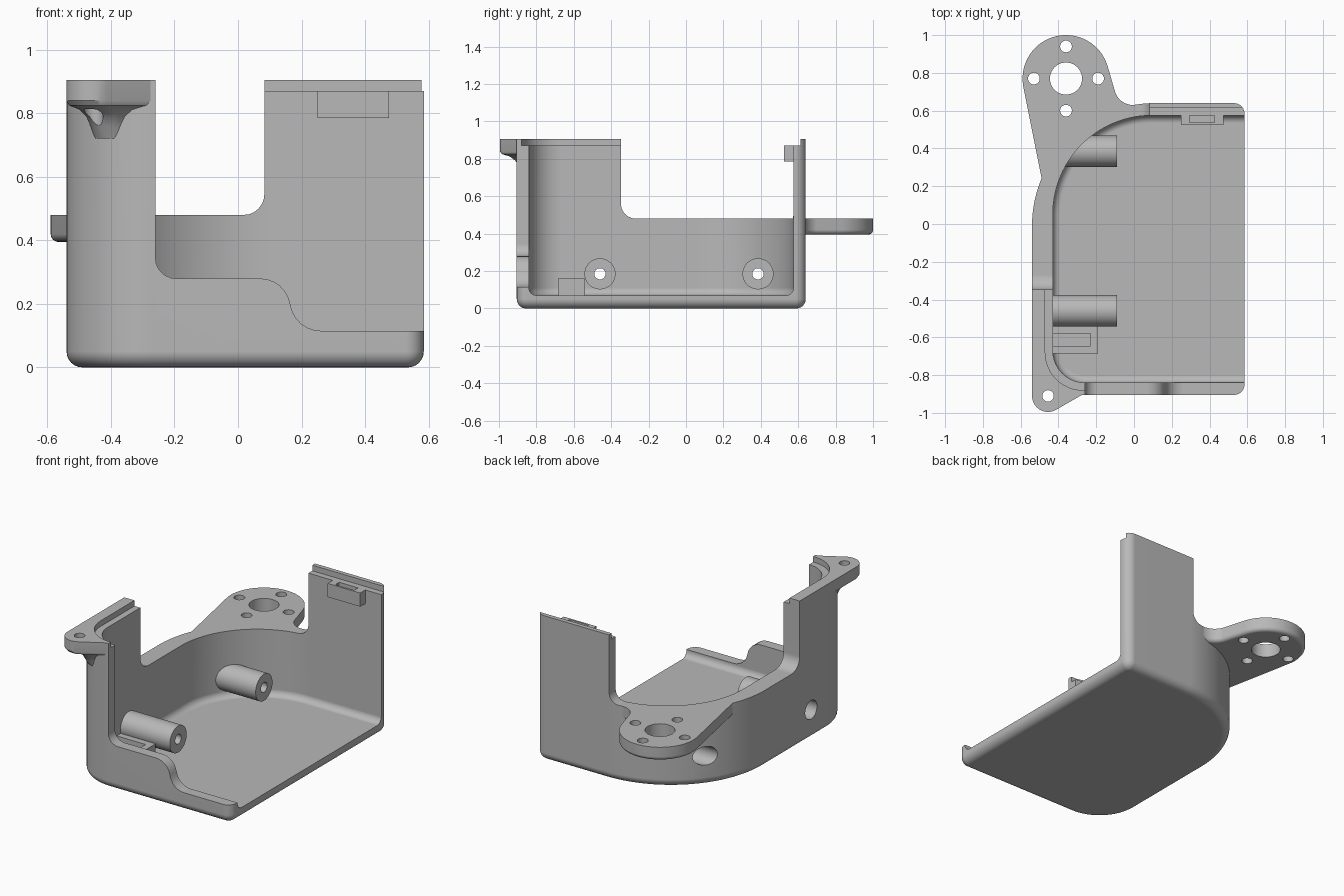
import bpy, bmesh
from math import cos, sin, tan, radians, pi
from mathutils import Vector

cube = bpy.data.objects.get("Cube")
if cube:
    bpy.data.objects.remove(cube, do_unlink=True)

grey = bpy.data.materials.new("plain grey")
grey.use_nodes = True
grey.diffuse_color = (0.48, 0.48, 0.48, 1)
grey.node_tree.nodes["Principled BSDF"].inputs["Base Color"].default_value = grey.diffuse_color


def arc(cx, cy, r, start, end, steps=16):
    angles = [radians(start + (end - start) * i / steps) for i in range(steps + 1)]
    return [(cx + r * cos(a), cy + r * sin(a)) for a in angles]


def rounded(corners):
    """Outline from (x, y, radius) corners."""
    out = []
    for i, (x, y, r) in enumerate(corners):
        p = Vector((x, y))
        if not r:
            out.append((x, y))
            continue
        u = (Vector(corners[i - 1][:2]) - p).normalized()
        v = (Vector(corners[(i + 1) % len(corners)][:2]) - p).normalized()
        half = u.angle(v) / 2
        mid = (u + v).normalized()
        centre = p + mid * r / sin(half)
        side = (u - v).normalized()
        sweep = pi / 2 - half
        steps = max(6, int(r * 60))
        for k in range(steps + 1):
            a = sweep * (1 - 2 * k / steps)
            out.append(tuple(centre - mid * r * cos(a) + side * r * sin(a)))
    return out


def loft(name, layers, axis="z", bevel=0):
    """Stack of (outline, height) layers, closed at both ends."""
    place = {"z": lambda a, b, c: (a, b, c),
             "y": lambda a, b, c: (a, c, b),
             "x": lambda a, b, c: (c, a, b)}[axis]
    bm = bmesh.new()
    rings = [[bm.verts.new(place(a, b, h)) for a, b in pts] for pts, h in layers]
    bottom = bm.faces.new(rings[0])
    bm.faces.new(rings[-1])
    n = len(rings[0])
    for low, high in zip(rings, rings[1:]):
        for i in range(n):
            j = (i + 1) % n
            bm.faces.new((low[i], low[j], high[j], high[i]))
    bmesh.ops.recalc_face_normals(bm, faces=bm.faces)
    if bevel:
        bmesh.ops.bevel(bm, geom=list(bottom.edges), offset=bevel, segments=6,
                        profile=0.5, affect="EDGES")
    mesh = bpy.data.meshes.new(name)
    bm.to_mesh(mesh)
    bm.free()
    mesh.materials.append(grey)
    obj = bpy.data.objects.new(name, mesh)
    bpy.context.collection.objects.link(obj)
    return obj


def prism(name, pts, low, high, axis="z", bevel=0):
    return loft(name, [(pts, low), (pts, high)], axis, bevel)


def box(name, x0, x1, y0, y1, z0, z1):
    return prism(name, [(x0, y0), (x1, y0), (x1, y1), (x0, y1)], z0, z1)


def rod(name, a, b, r, low, high, axis="z"):
    return prism(name, arc(a, b, r, 0, 360, 40)[:-1], low, high, axis)


def combine(target, operation, *parts):
    for part in parts:
        mod = target.modifiers.new("join", "BOOLEAN")
        mod.operation = operation
        mod.solver = "EXACT"
        mod.object = part
        bpy.context.view_layer.update()
        graph = bpy.context.evaluated_depsgraph_get()
        mesh = bpy.data.meshes.new_from_object(target.evaluated_get(graph))
        target.modifiers.clear()
        target.data = mesh
        bpy.data.objects.remove(part, do_unlink=True)
    return target


# Outer body with rounded bottom edge
body = prism("housing_shell", rounded([
    (0.585, 0.64, 0.055), (-0.54, 0.64, 0.65),
    (-0.54, -0.905, 0.27), (0.585, -0.905, 0.055)]), 0, 0.905, bevel=0.05)

# Rear mounting flange, blended into the back wall
flange = prism("flange", arc(-0.36, 0.77, 0.23, 15, 190, 40)
               + [(-0.485, 0.22), (-0.3, 0.2), (0, 0.5), (0.02, 0.6), (0.02, 0.633)]
               + arc(-0.005, 0.73, 0.1, 270, 200, 8), 0.395, 0.5, bevel=0.025)

# Front screw tab with a flared underside
outline = ([(-0.54, -0.6)] + arc(-0.455, -0.91, 0.085, 180, 300, 16)
           + [(-0.25, -0.89), (-0.25, -0.7)])
flare = [(0.72, 0.67), (0.76, 0.72), (0.79, 0.77), (0.812, 0.85),
         (0.825, 0.97), (0.84, 1), (0.905, 1)]
cx, cy = -0.27, -0.635
tab = loft("tab", [([(cx + (x - cx) * s, cy + (y - cy) * s) for x, y in outline], z)
                   for z, s in flare])
combine(body, "UNION", flange, tab)

# Inner cavity, leaving bosses, latch catch and bracket standing
cavity = prism("cavity", rounded([
    (1, 0.575, 0), (-0.43, 0.575, 0.525),
    (-0.43, -0.84, 0.17), (1, -0.84, 0)]), 0.07, 1.1, bevel=0.04)
bosses = [(-0.46, 0.185), (0.385, 0.185)]
for y, z in bosses:
    combine(cavity, "DIFFERENCE", rod("boss", y, z, 0.083, -0.7, -0.09, "x"))
catch = combine(box("catch", 0.25, 0.475, 0.525, 0.7, 0.785, 0.87),
                "DIFFERENCE", box("catch_slot", 0.295, 0.425, 0.537, 0.575, 0.815, 1))
bracket = combine(box("bracket", -0.6, -0.19, -0.685, -0.54, 0.03, 0.16),
                  "DIFFERENCE", box("bracket_slot", -0.43, -0.23, -0.645, -0.58, 0.1, 0.3))
combine(cavity, "DIFFERENCE", catch, bracket)

# Stepped lip along the top of the walls
lip = prism("lip", rounded([
    (1, 0.613, 0), (-0.47, 0.613, 0.5),
    (-0.47, -0.88, 0.2), (1, -0.88, 0)]), 0.87, 1.2)

# Wall openings: front, left side and back
front_opening = prism("front_opening", rounded([
    (-0.26, 1.2, 0), (-0.26, 0.28, 0.065), (0.15, 0.28, 0.097),
    (0.18, 0.115, 0.097), (1, 0.115, 0), (1, 1.2, 0)]), -1.3, -0.7, "y")
side_opening = prism("side_opening", rounded([
    (-0.348, 1.2, 0), (-0.348, 0.48, 0.08), (1.2, 0.48, 0), (1.2, 1.2, 0)]), -1, 0, "x")
back_opening = prism("back_opening", rounded([
    (-1.1, 1.2, 0), (-1.1, 0.48, 0), (0.083, 0.48, 0.065), (0.083, 1.2, 0)]), 0.05, 1.3, "y")
combine(body, "DIFFERENCE", cavity, lip, front_opening, side_opening, back_opening)

# Screw holes and counterbores
holes = [rod("tab_hole", -0.455, -0.91, 0.03, 0.6, 1.1),
         rod("flange_bore", -0.36, 0.77, 0.085, 0.3, 0.6)]
for dx, dy in ((1, 0), (-1, 0), (0, 1), (0, -1)):
    holes.append(rod("flange_hole", -0.36 + 0.17 * dx, 0.77 + 0.17 * dy, 0.031, 0.3, 0.6))
for y, z in bosses:
    holes.append(rod("screw_hole", y, z, 0.03, -0.8, 0.1, "x"))
    holes.append(rod("counterbore", y, z, 0.058, -0.8, -0.18, "x"))
combine(body, "DIFFERENCE", *holes)

# Smooth shading with crisp edges
bpy.ops.object.select_all(action="DESELECT")
body.select_set(True)
bpy.context.view_layer.objects.active = body
bpy.ops.object.shade_smooth_by_angle(angle=radians(30))
weighted = body.modifiers.new("even shading", "WEIGHTED_NORMAL")
weighted.keep_sharp = True
